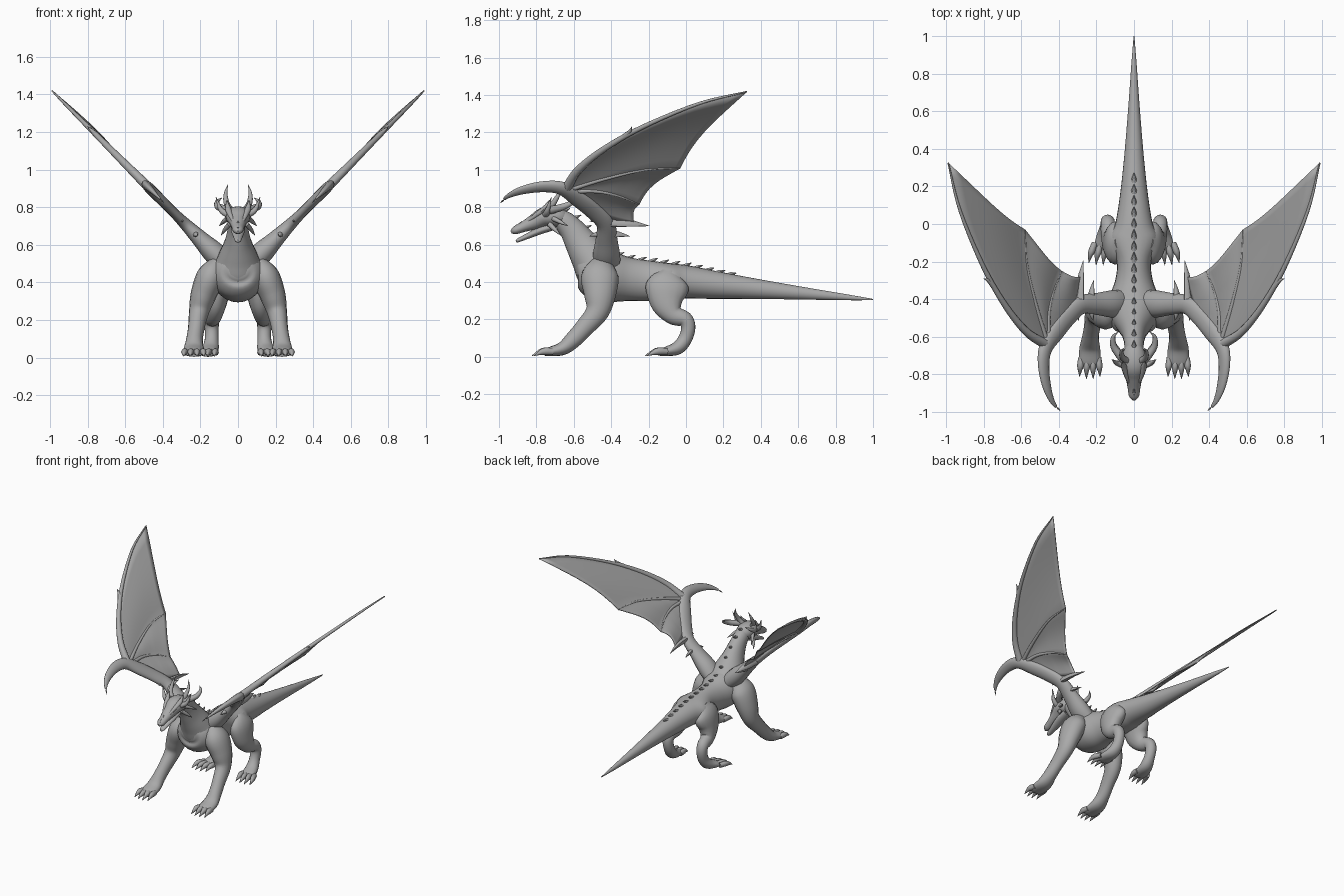
import bpy, bmesh, math
from mathutils import Vector

grey = bpy.data.materials.new("stone grey")
grey.diffuse_color = (0.4, 0.4, 0.4, 1)
X, Y, Z = Vector((1, 0, 0)), Vector((0, 1, 0)), Vector((0, 0, 1))
WING_NORMAL = Vector((-1, 0, 1)).normalized()


def spline(pts, sub=5):
    """Smooth curve through tuples of any length."""
    p = [Vector(q) for q in pts]
    p = [p[0] * 2 - p[1]] + p + [p[-1] * 2 - p[-2]]
    out = []
    for i in range(1, len(p) - 2):
        a, b, c, d = p[i - 1:i + 3]
        for k in range(sub):
            t = k / sub
            out.append(0.5 * (2 * b + (c - a) * t + (2 * a - 5 * b + 4 * c - d) * t * t
                              + (3 * b - a - 3 * c + d) * t ** 3))
    return out + [p[-2]]


def finish(name, bm, mirror, angle=50):
    bmesh.ops.recalc_face_normals(bm, faces=bm.faces)
    me = bpy.data.meshes.new(name)
    bm.to_mesh(me)
    bm.free()
    ob = bpy.data.objects.new(name, me)
    bpy.context.collection.objects.link(ob)
    me.materials.append(grey)
    bpy.ops.object.select_all(action='DESELECT')
    ob.select_set(True)
    bpy.context.view_layer.objects.active = ob
    bpy.ops.object.shade_smooth_by_angle(angle=math.radians(angle))
    if mirror:
        ob.modifiers.new("mirror", 'MIRROR').use_mirror_merge = False
    return ob


def add_tube(bm, pts, side=X, n=16, sub=5):
    """Sweep an ellipse: each point is x, y, z, half width along side, half height."""
    curve = spline([(v[:3]) for v in pts], sub)
    radii = spline([(v[3], v[4], 0) for v in pts], sub)
    rings = []
    for i, c in enumerate(curve):
        t = (curve[min(i + 1, len(curve) - 1)] - curve[max(i - 1, 0)]).normalized()
        s = (side - t * side.dot(t)).normalized()
        u = s.cross(t)
        rs, ru = max(radii[i].x, .001), max(radii[i].y, .001)
        rings.append([bm.verts.new(c + s * rs * math.cos(a) + u * ru * math.sin(a))
                      for a in (2 * math.pi * k / n for k in range(n))])
    for r, q in zip(rings, rings[1:]):
        for k in range(n):
            bm.faces.new((r[k], r[(k + 1) % n], q[(k + 1) % n], q[k]))
    for r, c in ((rings[0], curve[0]), (rings[-1], curve[-1])):
        m = bm.verts.new(c)
        for k in range(n):
            bm.faces.new((r[k], r[(k + 1) % n], m))


def tubes(name, lists, mirror=True, side=X, n=16, sub=5):
    bm = bmesh.new()
    for pts in lists:
        add_tube(bm, pts, side, n, sub)
    return finish(name, bm, mirror)


# torso and tail in one sweep: y, top, bottom, half width
prof = [(-.585, .50, .42, .05), (-.565, .55, .37, .10), (-.5, .58, .315, .14),
        (-.4, .56, .293, .135), (-.3, .53, .298, .10), (-.2, .515, .298, .092),
        (-.08, .50, .305, .13), (0, .49, .312, .10), (.15, .46, .31, .075),
        (.35, .422, .31, .053), (.6, .378, .307, .032), (.85, .336, .303, .014),
        (1, .31, .303, .002)]
tubes("body_and_tail", [[(0, y, (a + b) / 2, w, (a - b) / 2) for y, a, b, w in prof]],
      False, n=24)

# neck and head
tubes("neck", [[(0, -.40, .40, .09, .08), (0, -.46, .46, .135, .125), (0, -.515, .54, .105, .105),
                (0, -.565, .615, .072, .085), (0, -.61, .68, .056, .068),
                (0, -.66, .73, .05, .055), (0, -.71, .745, .04, .04)]], False, n=20)
tubes("head", [[(0, -.63, .735, .03, .03), (0, -.68, .745, .058, .052), (0, -.75, .75, .066, .053),
                (0, -.81, .722, .047, .042), (0, -.87, .695, .034, .028),
                (0, -.915, .676, .027, .021), (0, -.935, .667, .009, .008)]], False)
tubes("lower_jaw", [[(0, -.70, .70, .035, .02), (0, -.78, .675, .037, .02),
                     (0, -.86, .64, .024, .014), (0, -.90, .622, .016, .01),
                     (0, -.91, .62, .005, .004)]], False)

# horns, brows and cheek spikes
tubes("horns", [
    [(.04, -.74, .78, .022, .022), (.075, -.70, .79, .021, .021), (.108, -.65, .805, .018, .018),
     (.11, -.60, .83, .011, .011), (.085, -.575, .85, .001, .001)],
    [(.035, -.73, .78, .018, .018), (.06, -.71, .82, .016, .016), (.066, -.68, .87, .01, .01),
     (.054, -.66, .92, .001, .001)],
    [(.05, -.75, .76, .02, .02), (.09, -.74, .785, .014, .014), (.118, -.72, .855, .001, .001)],
], n=10, sub=4)
tubes("brows", [[(.02, -.86, .715, .006, .006), (.038, -.81, .752, .013, .012),
                 (.052, -.76, .79, .016, .014), (.06, -.73, .838, .001, .001)]], n=8)
tubes("cheek_spikes", [
    [(.045, -.73, .71, .015, .015), (.07, -.70, .68, .011, .011), (.09, -.67, .65, .001, .001)],
    [(.055, -.71, .74, .014, .014), (.08, -.67, .72, .01, .01), (.10, -.63, .70, .001, .001)]], n=8, sub=3)
tubes("snout_bumps", [[(0, y, z, .012, .012), (0, y + .014, z + .022, .001, .001)]
                      for y, z in ((-.92, .685), (-.89, .705), (-.86, .718), (-.83, .735), (-.79, .765))],
      False, n=6, sub=1)

# overlapping spine plates leaning back along neck and back
ridge = [(-.65, .78), (-.59, .745), (-.535, .69), (-.48, .635), (-.42, .585), (-.36, .545),
         (-.30, .53), (-.24, .52), (-.18, .514), (-.12, .505), (-.06, .498), (0, .489),
         (.06, .479), (.12, .466), (.18, .455), (.24, .443)]
tubes("spine_plates", [[(0, y - .03, z - .012, .02, .012), (0, y, z, .014, .012),
                        (0, y + .03, z + .014 - max(y, 0) * .04, .002, .002)] for y, z in ridge],
      False, n=6, sub=2)

# legs, swept downward
tubes("front_leg", [[(.10, -.45, .50, .05, .06), (.145, -.46, .43, .075, .10),
                     (.185, -.46, .33, .068, .085), (.208, -.475, .24, .053, .062),
                     (.222, -.545, .155, .044, .05), (.232, -.605, .09, .045, .045),
                     (.235, -.66, .045, .055, .036), (.235, -.73, .028, .058, .024),
                     (.235, -.76, .022, .045, .016)]])
tubes("hind_leg", [[(.06, -.09, .44, .05, .06), (.095, -.10, .38, .06, .115),
                    (.115, -.10, .29, .055, .09), (.13, -.065, .225, .045, .055),
                    (.138, -.005, .20, .04, .042), (.14, .012, .155, .037, .038),
                    (.14, -.005, .095, .037, .037), (.147, -.045, .048, .045, .036),
                    (.16, -.11, .028, .05, .024), (.168, -.145, .02, .04, .014)]])


# toes with claws
def toes(name, cx, y0, reach, splay, skew):
    out = []
    for k in (-1.5, -.5, .5, 1.5):
        x, dx = cx + k * .03, k * splay + skew
        r = reach - abs(k) * .012
        out.append([(x, y0, .028, .016, .018), (x + dx * .5, y0 - r * .4, .03, .018, .02),
                    (x + dx * .8, y0 - r * .65, .024, .012, .014), (x + dx, y0 - r, .006, .001, .001)])
    tubes(name, out, n=8, sub=3)


toes("front_toes", .235, -.71, .12, .006, 0)
toes("hind_toes", .163, -.10, .125, .008, .02)


# wings lie in a slanted plane: height follows x
def w(x, y, off=0):
    return Vector((x, y, x + .43)) + WING_NORMAL * off


def wing_tube(pts):
    return [(*w(x, y), a, b) for x, y, a, b in pts]


tubes("wing_arm", [wing_tube([(.04, -.42, .07, .05), (.12, -.425, .072, .06), (.20, -.425, .058, .045),
                              (.28, -.43, .05, .032), (.345, -.49, .05, .026), (.41, -.57, .05, .027),
                              (.47, -.66, .042, .028), (.48, -.76, .036, .022), (.462, -.87, .027, .016),
                              (.43, -.95, .014, .008), (.39, -.995, .001, .001)])],
      side=(Y + X + Z).normalized())

lead = [(.47, -.64), (.57, -.575), (.68, -.44), (.80, -.23), (.925, .07), (.988, .325)]
mid = [(.465, -.62), (.52, -.44), (.57, -.22), (.58, -.03)]
inner = [(.455, -.61), (.455, -.48), (.43, -.36), (.385, -.25)]
arm = [(.42, -.58), (.35, -.49), (.31, -.40), (.28, -.28)]


def finger(path, r0, r1):
    m = len(path) - 1
    return wing_tube([(*p, *(2 * [r0 + (r1 - r0) * i / m])) for i, p in enumerate(path)])


tubes("wing_fingers", [finger(lead, .026, .004), finger(mid, .014, .004), finger(inner, .014, .004)],
      side=WING_NORMAL, n=10)

# wing spikes at leading joint, elbow and forearm
tubes("wing_spikes", [wing_tube(p) for p in (
    [(.70, -.41, .012, .012), (.765, -.31, .012, .012), (.80, -.29, .001, .001)],
    [(.29, -.40, .03, .02), (.285, -.30, .024, .014), (.27, -.195, .001, .001)],
    [(.23, -.42, .03, .02), (.225, -.36, .018, .012), (.215, -.30, .001, .001)],
    [(.31, -.43, .024, .02), (.30, -.47, .015, .012), (.295, -.515, .001, .001)],
    [(.22, -.43, .024, .02), (.225, -.48, .014, .012), (.215, -.515, .001, .001)],
    [(.36, -.49, .022, .02), (.32, -.52, .001, .001)])], side=WING_NORMAL, n=8, sub=3)


# membrane: ruled panels between neighbouring fingers, billowed and scalloped
def resample(path, n):
    c = spline([(*p, 0) for p in path], 12)
    return [c[round(i * (len(c) - 1) / n)] for i in range(n + 1)]


bm = bmesh.new()
N, M = 20, 8
for a, b, scallop in ((lead, mid, .05), (mid, inner, .03), (inner, arm, .015)):
    ca, cb = resample(a, N), resample(b, N)
    wrist = Vector((.465, -.62, 0))
    grid = []
    for i in range(N + 1):
        row = []
        for j in range(M + 1):
            t = j / M
            p = ca[i].lerp(cb[i], t)
            bulge = math.sin(math.pi * t) * i / N
            p += (wrist - p).normalized() * scallop * bulge * i / N
            row.append(bm.verts.new(w(p.x, p.y, .018 * bulge)))
        grid.append(row)
    for i in range(N):
        for j in range(M):
            bm.faces.new((grid[i][j], grid[i + 1][j], grid[i + 1][j + 1], grid[i][j + 1]))
bmesh.ops.remove_doubles(bm, verts=bm.verts, dist=.0005)
membrane = finish("wing_membrane", bm, False)
solid = membrane.modifiers.new("thickness", 'SOLIDIFY')
solid.thickness, solid.offset = .006, 0
membrane.modifiers.new("mirror", 'MIRROR').use_mirror_merge = False
